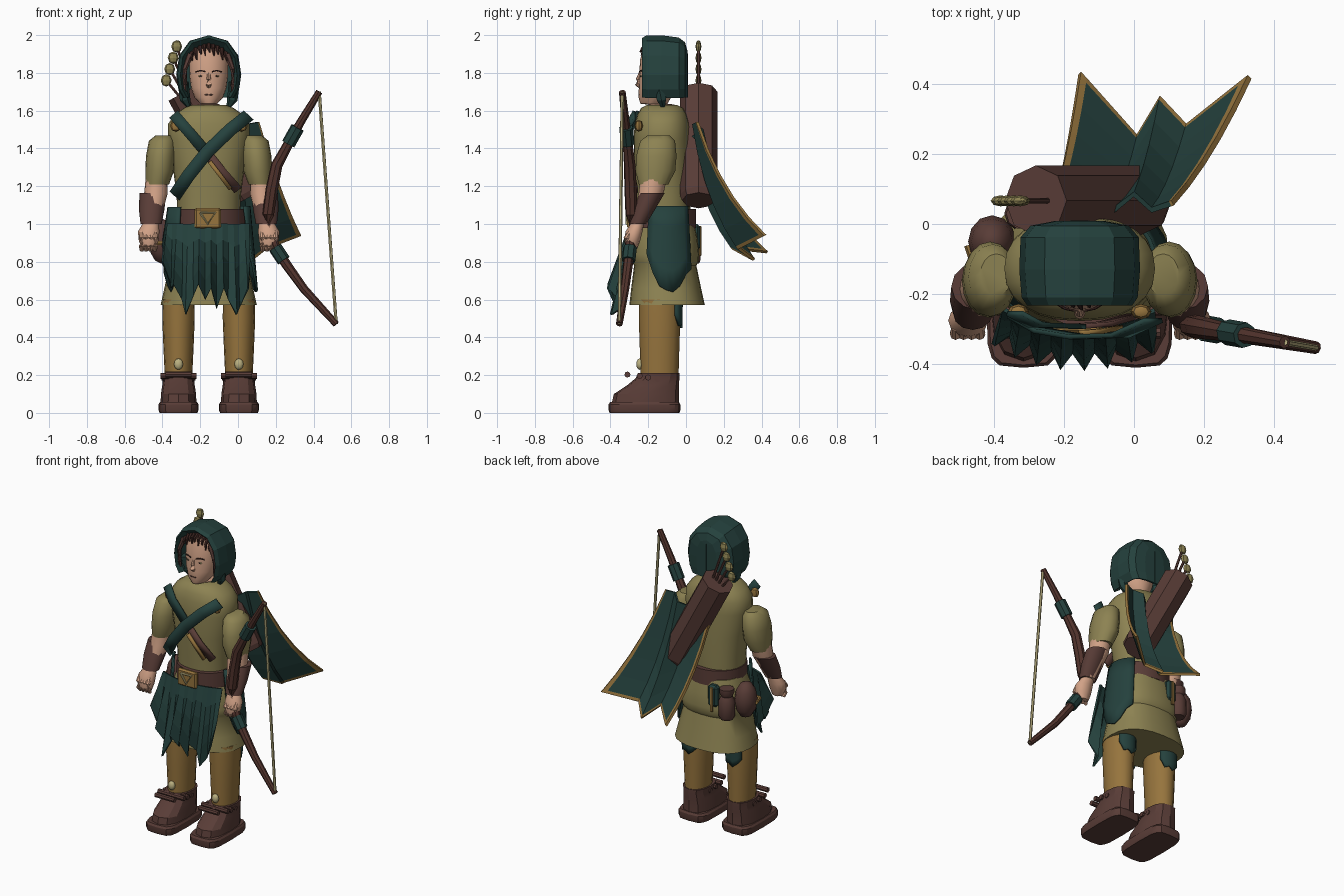
import bpy, bmesh, math
from mathutils import Vector

if bpy.data.objects.get("Cube"):
    bpy.data.objects.remove(bpy.data.objects["Cube"])

CX = -0.155            # the body's middle line
SIDES = (("left", 1), ("right", -1))


def material(name, r, g, b):
    m = bpy.data.materials.new(name)
    m.use_nodes = True
    m.diffuse_color = (r, g, b, 1)
    m.node_tree.nodes["Principled BSDF"].inputs["Base Color"].default_value = (r, g, b, 1)
    return m


GREEN = material("dark green cloth", .018, .053, .047)
OLIVE = material("olive tunic", .265, .225, .085)
OCHRE = material("ochre cloth", .305, .175, .047)
BROWN = material("brown leather", .1, .046, .038)
WOOD = material("bow wood", .085, .034, .026)
SKIN = material("skin", .64, .36, .24)
HAIR = material("dark hair", .04, .016, .013)
CREAM = material("cream", .5, .44, .22)


def finish(name, bm, mats, smooth=40, thick=0):
    """Turn a bmesh into an object, smooth below the given angle."""
    bmesh.ops.recalc_face_normals(bm, faces=bm.faces)
    for f in bm.faces:
        f.smooth = smooth > 0
    for e in bm.edges:
        e.smooth = e.calc_face_angle(0) < math.radians(smooth)
    mesh = bpy.data.meshes.new(name)
    bm.to_mesh(mesh)
    bm.free()
    ob = bpy.data.objects.new(name, mesh)
    bpy.context.collection.objects.link(ob)
    for m in mats if isinstance(mats, tuple) else (mats,):
        mesh.materials.append(m)
    if thick:
        mod = ob.modifiers.new("thickness", "SOLIDIFY")
        mod.thickness, mod.offset = thick, 0
    return ob


def loft(name, rings, mats, closed=True, smooth=40, thick=0, rule=None):
    """Skin a row of equal point rings; rule(row, column) picks the material."""
    bm = bmesh.new()
    rows = [[bm.verts.new(p) for p in ring] for ring in rings]
    n = len(rows[0])
    for r, (a, b) in enumerate(zip(rows, rows[1:])):
        for i in range(n if closed else n - 1):
            j = (i + 1) % n
            f = bm.faces.new((a[i], a[j], b[j], b[i]))
            f.material_index = rule(r, i) if rule else 0
    if closed:
        bm.faces.new(rows[0])
        bm.faces.new(rows[-1])
    return finish(name, bm, mats, smooth, thick)


def stack(name, sections, mat, s=1, n=16, power=1.0, smooth=40):
    """Horizontal oval sections: offset from middle, y, z, x radius, y radius."""
    def rnd(v):
        return math.copysign(abs(v) ** power, v)
    turn = [math.tau * i / n for i in range(n)]
    rings = [[(CX + s * dx + rx * rnd(math.cos(a)), y + ry * rnd(math.sin(a)), z) for a in turn]
             for dx, y, z, rx, ry in sections]
    return loft(name, rings, mat, smooth=smooth)


def pipe(name, pts, radii, mat, n=8, smooth=40):
    """Round tube along a path."""
    pts = [Vector(p) for p in pts]
    if not isinstance(radii, (list, tuple)):
        radii = [radii] * len(pts)
    rings = []
    for i, p in enumerate(pts):
        q = (pts[min(i + 1, len(pts) - 1)] - pts[max(i - 1, 0)]).to_track_quat("Z", "Y")
        rings.append([p + q @ Vector((math.cos(math.tau * k / n), math.sin(math.tau * k / n), 0)) * radii[i]
                      for k in range(n)])
    return loft(name, rings, mat, smooth=smooth)


def blob(name, loc, size, mat, seg=12, smooth=40):
    bm = bmesh.new()
    bmesh.ops.create_uvsphere(bm, u_segments=seg, v_segments=max(4, seg // 2), radius=1)
    bmesh.ops.scale(bm, vec=size, verts=bm.verts)
    bmesh.ops.translate(bm, vec=loc, verts=bm.verts)
    return finish(name, bm, mat, smooth)


def box(name, loc, size, mat, bevel=.01):
    bm = bmesh.new()
    bmesh.ops.create_cube(bm, size=1)
    bmesh.ops.scale(bm, vec=size, verts=bm.verts)
    bmesh.ops.translate(bm, vec=loc, verts=bm.verts)
    bmesh.ops.bevel(bm, geom=bm.edges[:], offset=bevel, segments=1, affect="EDGES")
    return finish(name, bm, mat, 0)


def drape(name, centre, top, low, ztop, hem, a0, a1, wave=0):
    """Hanging cloth on an oval; hem lists the bottom height of each column."""
    rings = []
    for r in range(5):
        t = r / 4
        ring = []
        for i, zb in enumerate(hem):
            a = math.radians(a0 + (a1 - a0) * i / (len(hem) - 1))
            fold = wave * t * (-1) ** i
            rx = top[0] + (low[0] - top[0]) * t + fold
            ry = top[1] + (low[1] - top[1]) * t + fold
            ring.append((centre[0] + rx * math.cos(a), centre[1] + ry * math.sin(a), ztop + (zb - ztop) * t))
        rings.append(ring)
    return loft(name, rings, GREEN, closed=False, smooth=0 if wave else 30, thick=.012)


# Torso, skirt and belt
stack("tunic_body", [(0, -.12, 1.0, .165, .14), (0, -.12, 1.15, .17, .145), (0, -.125, 1.3, .19, .15),
                     (0, -.127, 1.45, .215, .15), (0, -.127, 1.53, .215, .145), (0, -.127, 1.58, .18, .13),
                     (0, -.127, 1.615, .13, .11), (0, -.127, 1.63, .09, .08)], OLIVE, n=24, power=.88)
stack("tunic_skirt", [(0, -.11, 1.02, .17, .15), (0, -.11, .92, .205, .172), (0, -.11, .84, .22, .18),
                      (0, -.11, .8, .217, .177), (0, -.11, .78, .208, .165), (0, -.105, .66, .235, .185),
                      (0, -.1, .57, .255, .2)], OLIVE, n=24, power=.82)
stack("belt", [(.01, -.12, z, .185, .172) for z in (.98, 1.08)], BROWN, n=24)
box("buckle", (-.16, -.297, 1.03), (.14, .03, .11), OCHRE)
pipe("buckle_triangle", [(-.2, -.314, 1.06), (-.16, -.314, 1.0), (-.12, -.314, 1.06), (-.195, -.314, 1.06)], .007, CREAM, 6)

# Torn cloth hanging from the belt
drape("front_cloth", (CX, .1), (.44, .395), (.47, .49), 1.0,
      [.8, .66, .68, .6, .52, .62, .68, .6, .66, .55, .66, .6, .52, .56, .66, .8], 240, 299, .024)
drape("left_hip_cloth", (CX, -.11), (.215, .17), (.255, .195), 1.095, [.84, .74, .67, .65, .64, .67, .73, .76], -30, 44)
drape("right_hip_cloth", (CX, -.11), (-.215, .17), (-.245, .195), 1.09, [.72, .64, .68, .74, .9], -46, -8)

# Limbs
for side, s in SIDES:
    stack(side + "_sleeve", [(.238, -.145, 1.468, .045, .06), (.247, -.15, 1.44, .07, .092),
                             (.255, -.157, 1.36, .077, .107), (.26, -.162, 1.28, .076, .105),
                             (.272, -.172, 1.21, .062, .078)], OLIVE, s)
    stack(side + "_forearm", [(.275, -.17, 1.25, .058, .07), (.28, -.185, 1.16, .062, .066),
                              (.305, -.25, 1.0, .045, .04)], SKIN, s)
    stack(side + "_bracer", [(.296, -.178, 1.165, .07, .066), (.302, -.22, 1.08, .068, .058),
                             (.305, -.256, 1.0, .056, .046)], BROWN, s, n=12)
    stack(side + "_hand", [(.305, -.255, 1.01, .04, .034), (.318, -.275, .96, .057, .045),
                           (.318, -.285, .91, .052, .042), (.316, -.288, .87, .036, .03)], SKIN, s, n=12)
    for k in range(4):
        x = CX + s * (.285 + .023 * k)
        pipe(side + "_finger", [(x, -.295, .96), (x, -.315, .925), (x, -.31, .885), (x, -.293, .86)],
             [.012, .016, .016, .011], SKIN)
    leg = CX + s * .16
    stack(side + "_leg", [(.16, -.14, .6, .085, .11), (.16, -.14, .5, .086, .11), (.16, -.14, .35, .08, .105),
                          (.16, -.14, .18, .072, .1)], OCHRE, s)
    drape(side + "_leg_patch", (leg, -.14), (.09, .118), (.09, .116), .6,
          [.52, .46, .47, .45, .47, .5], 45, 130)
    blob(side + "_knee_button", (leg, -.245, .258), (.024, .018, .03), CREAM)
    # Boots with laces
    stack(side + "_sole", [(.16, -.22, 0, .1, .185), (.16, -.22, .015, .106, .19), (.16, -.22, .045, .106, .19),
                           (.16, -.22, .058, .098, .182)], BROWN, s, 16, .45, 30)
    stack(side + "_boot", [(.16, -.215, .05, .095, .178), (.16, -.21, .1, .093, .172), (.16, -.175, .145, .086, .138),
                           (.16, -.15, .185, .08, .115), (.16, -.145, .21, .084, .11)], BROWN, s, 12, .8, 25)
    for y, z, w in ((-.31, .203, .07), (-.245, .196, .095), (-.2, .187, .09), (-.15, .178, .085)):
        pipe(side + "_lace", [(leg - w, y, z), (leg + w, y, z)], .016, BROWN)

# Head and face
stack("head", [(0, -.12, 1.58, .06, .06), (0, -.13, 1.632, .06, .07), (0, -.17, 1.637, .045, .072),
               (0, -.165, 1.67, .076, .086), (0, -.158, 1.72, .094, .092), (0, -.151, 1.79, .103, .097),
               (0, -.147, 1.87, .102, .096), (0, -.14, 1.93, .085, .085)], SKIN, n=20)
pipe("nose", [(CX, -.242, 1.8), (CX, -.254, 1.765), (CX, -.256, 1.742), (CX, -.24, 1.727)],
     [.008, .012, .016, .012], SKIN)
blob("lips", (CX, -.244, 1.684), (.028, .008, .006), BROWN, 8)
for side, s in SIDES:
    x = CX + s * .042
    blob(side + "_eye", (x, -.236, 1.783), (.014, .008, .005), CREAM, 8)
    blob(side + "_iris", (x, -.241, 1.783), (.006, .004, .005), HAIR, 8)
    pipe(side + "_eyebrow", [(CX + s * .018, -.246, 1.806), (x, -.241, 1.813), (CX + s * .068, -.226, 1.806)],
         .004, HAIR, 6)
    pipe(side + "_hair_lock", [(CX + s * .098, -.2, 1.9), (CX + s * .126, -.21, 1.82), (CX + s * .128, -.205, 1.74),
                               (CX + s * .125, -.195, 1.67)], [.018, .013, .012, .006], BROWN, 6)
for k in range(-4, 5):
    x, top = CX + k * .023, 1.95 - .0028 * k * k
    pipe("fringe", [(x, -.19, top), (x, -.23 + abs(k) * .005, top - .02), (x + .006, -.243 + abs(k) * .007,
         top - .04 - .016 * (k % 2))], [.016, .01, .004], HAIR, 6)

# Hood, lofted from arch sections front to back, with an even hem
half = [(.128, 1.67), (.152, 1.715), (.163, 1.79), (.148, 1.89), (.095, 1.965)]
arch = half + [(0, 1.993)] + [(-x, z) for x, z in reversed(half)]
hood = [[(CX + x * w, y, z if z < 1.8 else 1.8 + (z - 1.8) * h) for x, z in arch]
        for y, w, h in ((-.19, .84, .8), (-.226, .92, .95), (-.208, .98, 1.0), (-.13, 1.02, 1.0),
                        (-.04, 1.0, .94), (-.01, .84, .82), (.002, .45, .6), (.004, .01, .5))]
loft("hood", hood, GREEN, closed=False, smooth=0, thick=.012)
for side, s in SIDES:
    pipe(side + "_hood_tail", [(CX + s * .135, -.14, 1.75), (CX + s * .125, -.13, 1.66), (CX + s * .1, -.12, 1.61)],
         [.03, .028, .008], GREEN, 6, 0)


# Crossed chest straps
def strap(name, pts, width, mat):
    pts = [Vector(p) for p in pts]
    d = (pts[-1] - pts[0]).normalized()
    side = Vector((-d.z, 0, d.x)) * width / 2
    return loft(name, [[p - side, p + side] for p in pts], mat, closed=False, smooth=30, thick=.014)


strap("under_strap", [(-.34, -.255, 1.58), (-.28, -.288, 1.51), (-.16, -.292, 1.37)], .06, GREEN)
strap("under_strap_lower", [(-.16, -.292, 1.37), (-.08, -.285, 1.27), (0, -.262, 1.18)], .05, BROWN)
strap("strap_trim", [(-.15, -.31, 1.33), (-.1, -.306, 1.265), (-.04, -.295, 1.185)], .022, OCHRE)
strap("over_strap", [(.055, -.275, 1.575), (-.04, -.318, 1.5), (-.16, -.322, 1.385), (-.26, -.305, 1.26),
                     (-.335, -.262, 1.15)], .07, GREEN)
for side, s in SIDES:
    blob(side + "_shoulder_stud", (CX + s * .175, -.25, 1.52), (.03, .022, .032), OCHRE, 8)

# Quiver with arrows
top, base = Vector((-.28, .067, 1.7)), Vector((.03, .067, 1.125))
axis = (top - base).normalized()
across = Vector((axis.z, 0, -axis.x))
pipe("quiver", [base, base + axis * .03, top - axis * .03, top], [.088, .1, .1, .1], BROWN, 8, 0)
for k in range(4):
    start = top + across * (.02 * k - .03)
    tip = Vector((-.38 + .0185 * k, .066, 1.76 + .06 * k))
    pipe("arrow_shaft", [start - axis * .05, tip], .008, BROWN, 6)
    blob("arrow_fletching", tip, (.029, .016, .033), OLIVE, 8, 0)
blob("arrow_nock", (-.318, .066, 1.955), (.018, .011, .018), OLIVE, 6, 0)

# Cape blown out behind, folded, with a narrow trimmed border
cape_top = [Vector(p) for p in ((.11, .06, 1.54), (.05, .04, 1.53), (0, .085, 1.5), (-.07, .03, 1.46), (-.225, .08, 1.4))]
cape_low = [Vector(p) for p in ((.33, .42, .94), (.15, .28, .87), (.075, .36, .81), (.01, .25, .87), (-.155, .43, .85))]


def along(pts, u):
    i = min(int(u * 4), 3)
    return pts[i].lerp(pts[i + 1], u * 4 - i)


us = (0, .03, .25, .5, .75, .975, 1)
vs = (0, .2, .4, .6, .8, .97, 1)
sheet = [[along(cape_top, u).lerp(along(cape_low, u), v) - Vector((0, .12, .16)) * v * (1 - v) for u in us] for v in vs]
loft("cape", sheet, (GREEN, OCHRE), closed=False, smooth=0, thick=.016,
     rule=lambda r, i: int(i in (0, len(us) - 2) or r == len(vs) - 2))

# Pouches on the right hip
blob("large_pouch", (-.405, -.05, .91), (.068, .075, .12), BROWN)
pipe("pouch_tie", [(-.472, -.06, .9), (-.452, -.125, .9), (-.38, -.135, .9)], .013, OCHRE, 6)
pipe("flask", [(-.32, .03, z) for z in (.79, .81, .91, .94, .96, .99)], [.04, .05, .05, .035, .045, .045], BROWN, 10)
box("green_pouch", (-.24, .05, .93), (.07, .05, .14), GREEN, .015)
box("pouch_strap", (-.24, .075, .91), (.02, .012, .16), OCHRE, .003)

# Bow held in the left hand
path = [(.43, 1.7), (.335, 1.545), (.27, 1.43), (.205, 1.31), (.178, 1.18), (.16, 1.05),
        (.165, .95), (.2, .87), (.26, .78), (.35, .655), (.52, .47)]
bow = [Vector((x, -.29 - (x - .16) * .175, z)) for x, z in path]
pipe("bow", bow, [.018, .022, .026, .031, .033, .031, .029, .027, .026, .023, .018], WOOD, 8)
pipe("bow_string", [bow[0], bow[-1]], .009, CREAM, 6)
for i, j in ((2, 1), (7, 8)):
    pipe("bow_wrap", [bow[i].lerp(bow[j], t) for t in (-.05, .7)], .037, GREEN, 8, 0)
